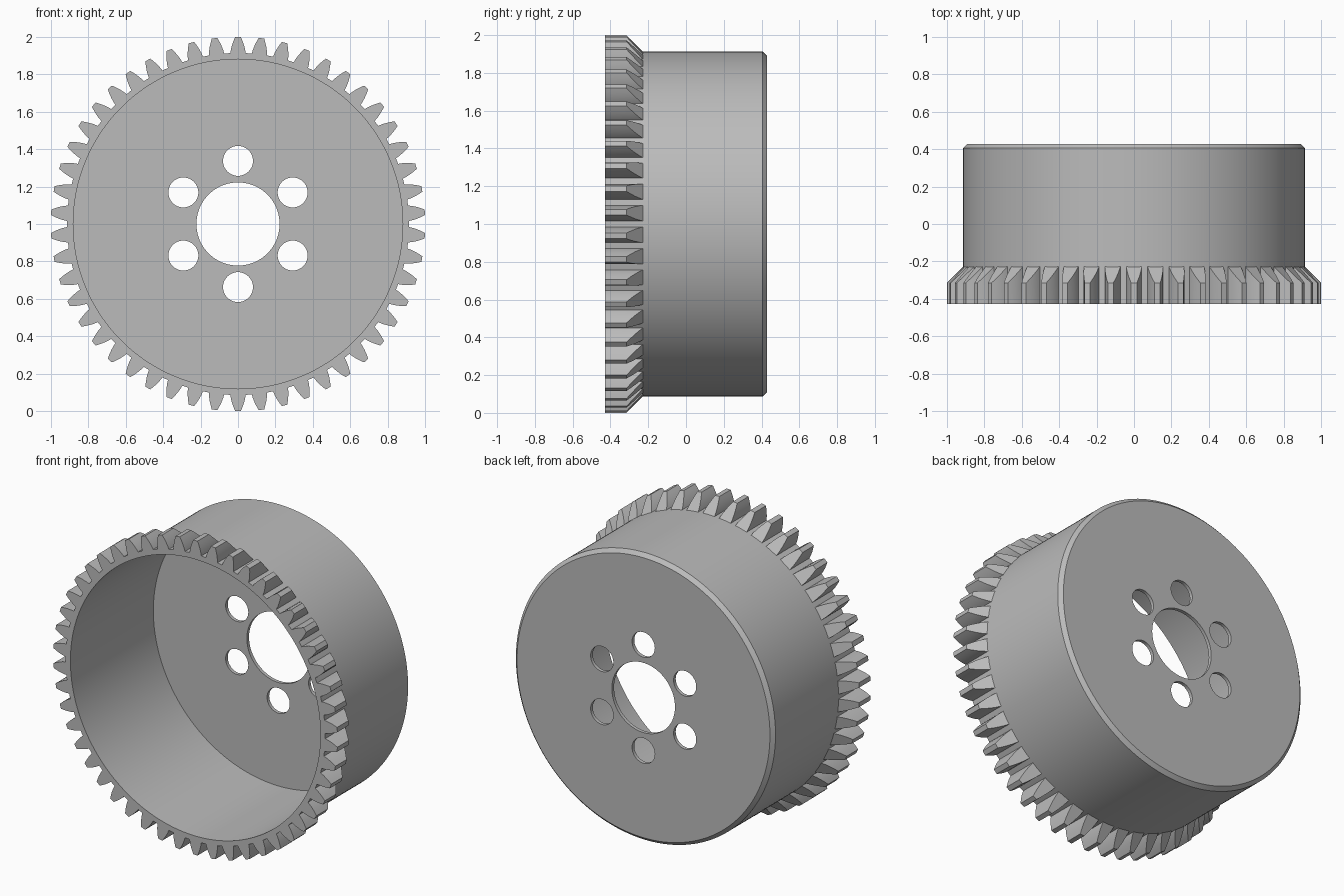
import bpy
import bmesh
from math import sin, cos, pi, tan, acos, radians
from mathutils import Vector

if "Cube" in bpy.data.objects:
    bpy.data.objects.remove(bpy.data.objects["Cube"], do_unlink=True)

FRONT, BACK = -0.428, 0.428
TEETH = 50
TIP = 1.0
MODULE = 2 * TIP / (TEETH + 2)
PITCH = MODULE * TEETH / 2
ROOT = PITCH - 1.25 * MODULE
BASE = PITCH * cos(radians(20))
INNER, BORE = 0.88, 0.222
FLOOR, CHAMFER = 0.022, 0.023
TOOTH_END = -0.228          # where the 45 degree tooth chamfer meets the cup

steel = bpy.data.materials.new("grey steel")
steel.use_nodes = True
grey = (0.5, 0.5, 0.5, 1)
steel.diffuse_color = grey
steel.node_tree.nodes["Principled BSDF"].inputs["Base Color"].default_value = grey


def polar(r, angle, y):
    """Point around the y axis, angle measured from the top."""
    return Vector((r * sin(angle), y, 1 + r * cos(angle)))


def make_object(name, bm):
    bmesh.ops.recalc_face_normals(bm, faces=bm.faces)
    mesh = bpy.data.meshes.new(name)
    bm.to_mesh(mesh)
    bm.free()
    mesh.materials.append(steel)
    obj = bpy.data.objects.new(name, mesh)
    bpy.context.collection.objects.link(obj)
    return obj


def lathe(name, profile, segments, centre=(0, 0)):
    """Revolve a closed (radius, y) loop about the y axis."""
    bm = bmesh.new()
    offset = Vector((centre[0], 0, centre[1]))
    rings = [[bm.verts.new(polar(r, 2 * pi * i / segments, y) + offset)
              for r, y in profile] for i in range(segments)]
    n = len(profile)
    for i in range(segments):
        a, b = rings[i], rings[(i + 1) % segments]
        for j in range(n):
            k = (j + 1) % n
            bm.faces.new((a[j], a[k], b[k], b[j]))
    return make_object(name, bm)


def involute(r):
    a = acos(min(1, BASE / r))
    return tan(a) - a


# Cup with chamfered back edge and central bore
cup = lathe("cup", [(INNER, FRONT), (ROOT, FRONT), (ROOT, BACK - CHAMFER),
                    (ROOT - CHAMFER, BACK), (BORE, BACK),
                    (BORE, BACK - FLOOR), (INNER, BACK - FLOOR)], 200)

# Six bolt holes through the floor
bm = bmesh.new()
for i in range(6):
    a = i * pi / 3
    ring = [polar(0.08, 2 * pi * k / 48, BACK - 0.1) + Vector((0.337 * sin(a), 0, 0.337 * cos(a)))
            for k in range(48)]
    low = [bm.verts.new(p) for p in ring]
    high = [bm.verts.new(p + Vector((0, 0.2, 0))) for p in ring]
    bm.faces.new(low)
    bm.faces.new(high)
    for k in range(48):
        m = (k + 1) % 48
        bm.faces.new((low[k], low[m], high[m], high[k]))
cutter = make_object("bolt_hole_cutter", bm)
cutter.hide_render = True

mod = cup.modifiers.new("bolt holes", 'BOOLEAN')
mod.operation = 'DIFFERENCE'
mod.solver = 'EXACT'
mod.object = cutter
bpy.context.view_layer.objects.active = cup
bpy.ops.object.modifier_apply(modifier=mod.name)
bpy.data.objects.remove(cutter, do_unlink=True)

# Ring of involute teeth, chamfered towards the cup
bm = bmesh.new()
radii = [ROOT - 0.002] + [ROOT + (TIP - ROOT) * t / 4 for t in range(5)]
for i in range(TEETH):
    mid = 2 * pi * i / TEETH
    rows = []
    for r in radii:
        half = pi / (2 * TEETH) + involute(PITCH) - involute(r)
        end = TOOTH_END - (r - ROOT)
        rows.append([bm.verts.new(polar(r, mid + s * half, y))
                     for s, y in ((-1, FRONT), (1, FRONT), (1, end), (-1, end))])
    for a, b in zip(rows, rows[1:]):
        for j in range(4):
            k = (j + 1) % 4
            bm.faces.new((a[j], a[k], b[k], b[j]))
    bm.faces.new(rows[0])
    bm.faces.new(rows[-1])
teeth = make_object("gear_teeth", bm)

# Smooth the round walls, keep edges crisp
bpy.ops.object.select_all(action='DESELECT')
for obj in (cup, teeth):
    obj.select_set(True)
bpy.context.view_layer.objects.active = cup
bpy.ops.object.shade_smooth_by_angle(angle=radians(30))
